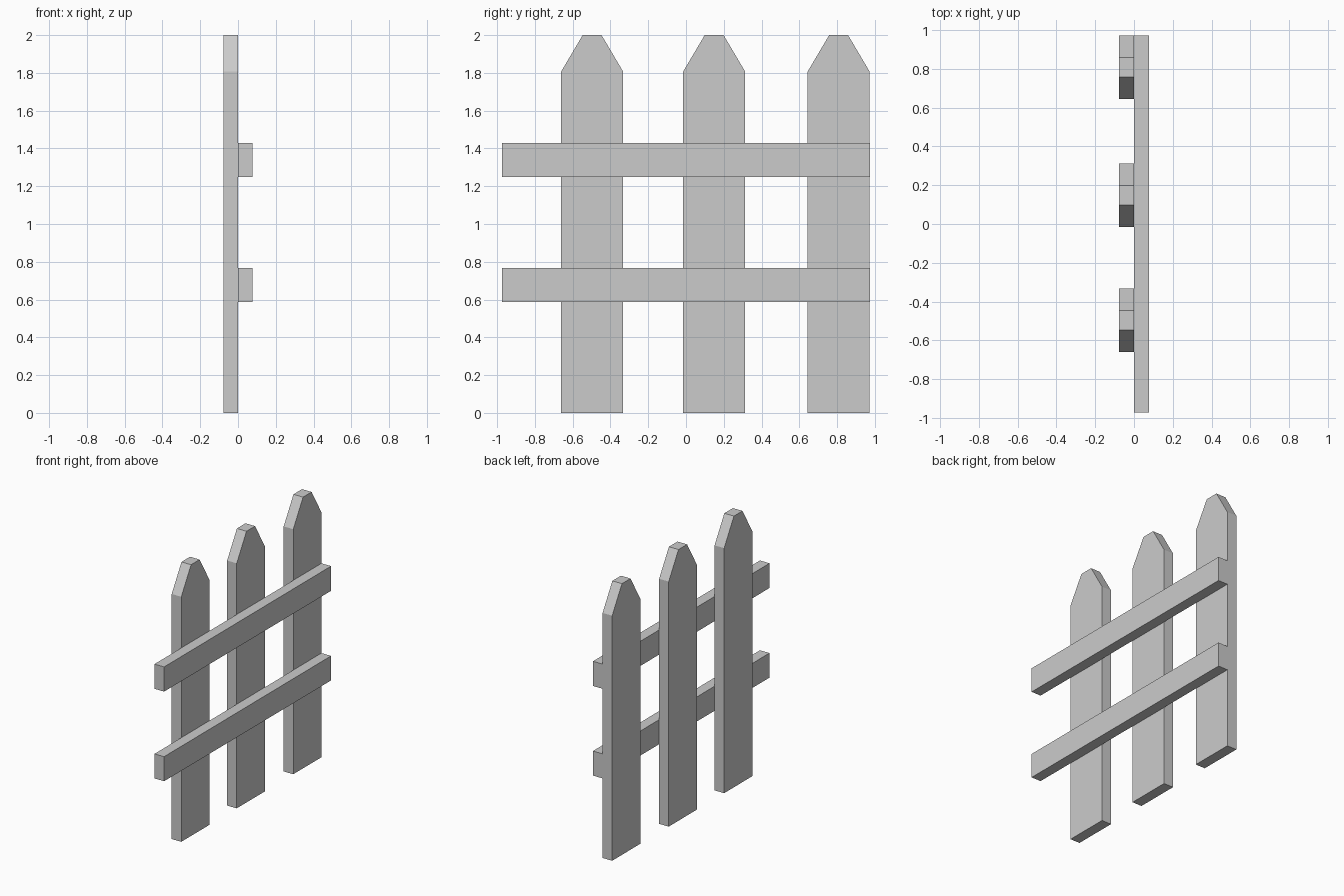
import bpy

if "Cube" in bpy.data.objects:
    bpy.data.objects.remove(bpy.data.objects["Cube"])

T = 0.078  # board thickness


def board(name, outline, x0, x1):
    """Extrude a (y, z) outline from x0 to x1."""
    n = len(outline)
    verts = [(x, y, z) for x in (x0, x1) for y, z in outline]
    faces = [tuple(reversed(range(n))), tuple(range(n, 2 * n))]
    faces += [(i, (i + 1) % n, n + (i + 1) % n, n + i) for i in range(n)]
    mesh = bpy.data.meshes.new(name)
    mesh.from_pydata(verts, [], faces)
    mesh.update()
    obj = bpy.data.objects.new(name, mesh)
    bpy.context.collection.objects.link(obj)
    return obj


# Upright pickets with clipped points
HALF, TIP, SHOULDER, TOP = 0.164, 0.05, 1.807, 2.0
for i, y in enumerate((-0.497, 0.149, 0.808)):
    board(f"picket_{i + 1}",
          [(y - HALF, 0), (y + HALF, 0), (y + HALF, SHOULDER),
           (y + TIP, TOP), (y - TIP, TOP), (y - HALF, SHOULDER)], -T, 0)

# Horizontal rails
L = 0.973
for name, z0, z1 in (("lower_rail", 0.587, 0.768), ("upper_rail", 1.248, 1.43)):
    board(name, [(-L, z0), (L, z0), (L, z1), (-L, z1)], 0, T)
